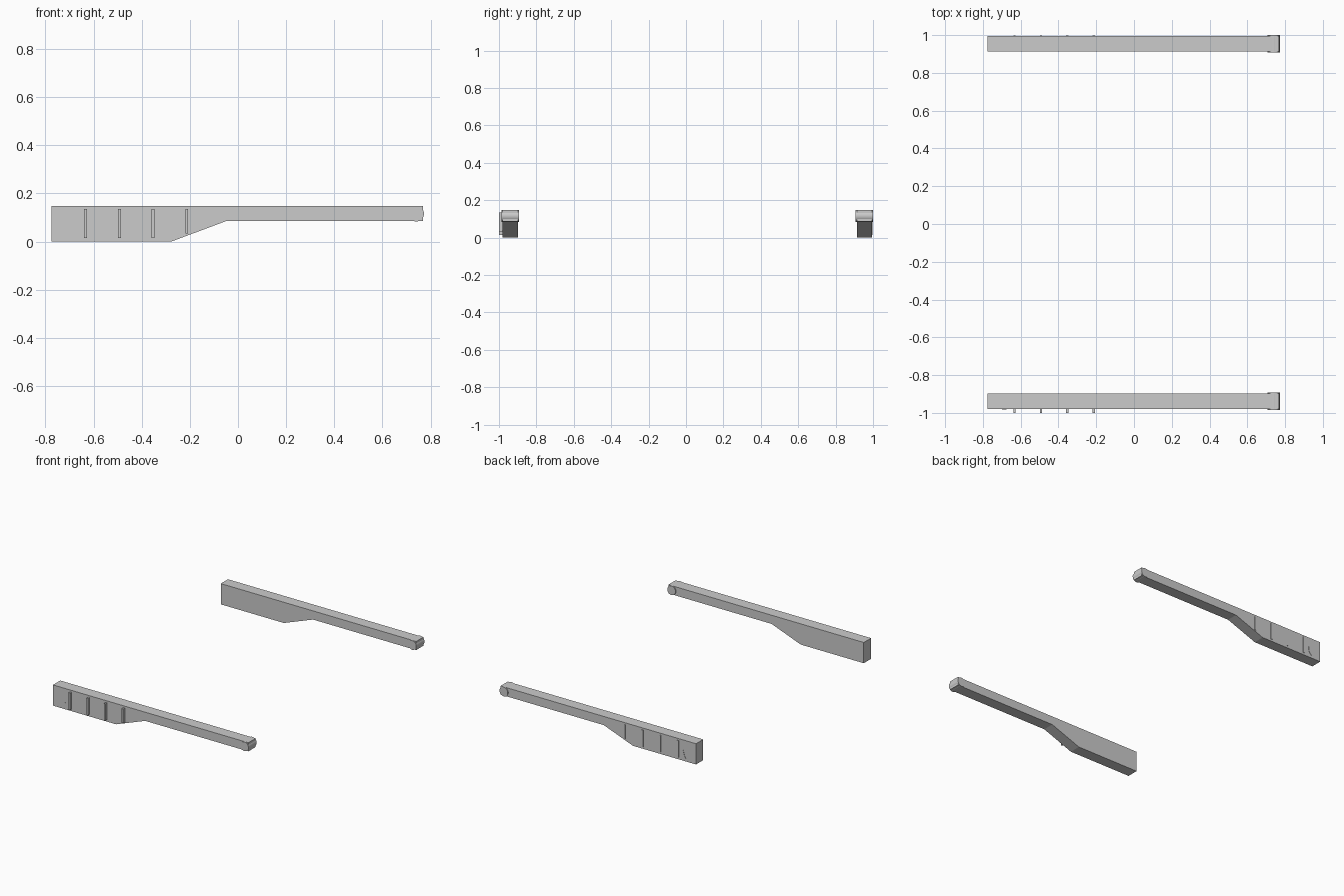
import bpy, bmesh, math
from mathutils import Matrix

if "Cube" in bpy.data.objects:
    bpy.data.objects.remove(bpy.data.objects["Cube"])


def finish(name, bm, smooth=False):
    bmesh.ops.recalc_face_normals(bm, faces=bm.faces)
    mesh = bpy.data.meshes.new(name)
    bm.to_mesh(mesh)
    bm.free()
    ob = bpy.data.objects.new(name, mesh)
    bpy.context.collection.objects.link(ob)
    if smooth:
        bpy.context.view_layer.objects.active = ob
        ob.select_set(True)
        bpy.ops.object.shade_smooth_by_angle(angle=math.radians(35))
        ob.select_set(False)
    return ob


def extrude_profile(name, points, y0, y1):
    bm = bmesh.new()
    face = bm.faces.new([bm.verts.new((x, y0, z)) for x, z in points])
    new = bmesh.ops.extrude_face_region(bm, geom=[face])["geom"]
    verts = [g for g in new if isinstance(g, bmesh.types.BMVert)]
    bmesh.ops.translate(bm, verts=verts, vec=(0, y1 - y0, 0))
    return finish(name, bm)


def round_end(name, x, z, radius, y0, y1):
    bm = bmesh.new()
    mat = Matrix.Translation((x, (y0 + y1) / 2, z)) @ Matrix.Rotation(math.pi / 2, 4, 'X')
    bmesh.ops.create_cone(bm, cap_ends=True, segments=40, radius1=radius,
                          radius2=radius, depth=y1 - y0, matrix=mat)
    return finish(name, bm, True)


ARM = [(-0.775, 0), (-0.277, 0), (-0.047, 0.086), (0.768, 0.086),
       (0.768, 0.148), (-0.775, 0.148)]
RIBS = [(-0.633, 0.015), (-0.492, 0.015), (-0.353, 0.015), (-0.213, 0.033)]
CRESCENT = [(-0.698, 0.018), (-0.682, 0.035), (-0.675, 0.055), (-0.675, 0.077),
            (-0.680, 0.055), (-0.687, 0.036)]

# side name, inner y, outer y, outward direction, rib outer y
for side, inner, outer, out, rib_y in (("front", -0.898, -0.980, -1, -1.0),
                                       ("back", 0.913, 0.994, 1, 0.998)):
    # Deep-ended rail with a slope down to the slim bar
    extrude_profile(side + "_rail", ARM, inner, outer)
    # Round cross pin at the slim end
    lo, hi = sorted((inner - out * 0.006, outer + out * 0.006))
    round_end(side + "_end_pin", 0.740, 0.116, 0.0325, lo, hi)
    # Thin upright ribs on the outer face
    for i, (x, z) in enumerate(RIBS):
        w = 0.006
        extrude_profile(f"{side}_rib_{i + 1}",
                        [(x - w, z), (x + w, z), (x + w, 0.135), (x - w, 0.135)],
                        outer - out * 0.005, rib_y)
    # Small curved sliver beside the ribs
    extrude_profile(side + "_curved_mark", CRESCENT, outer - out * 0.004, outer + out * 0.002)
